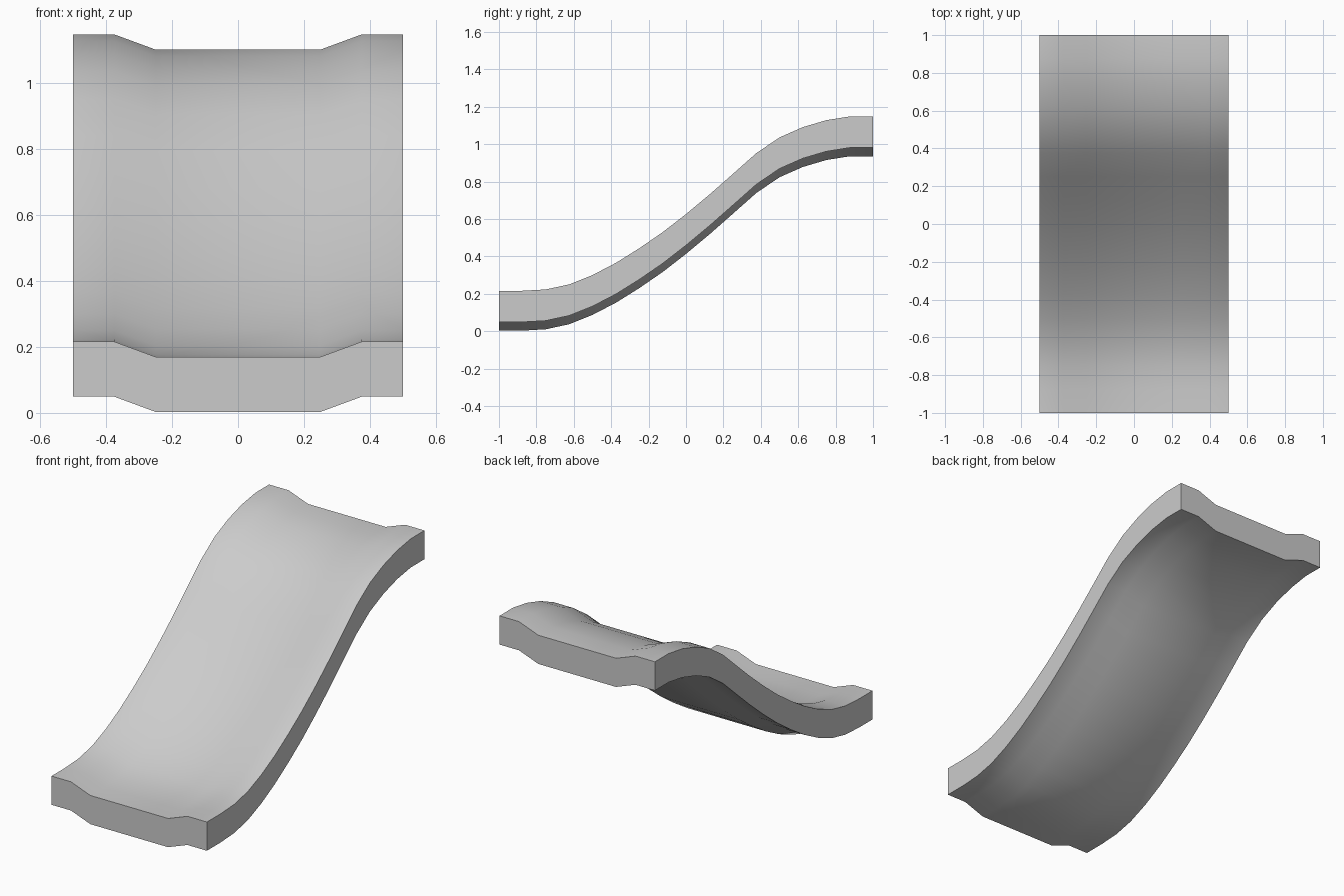
import bpy, bmesh

if "Cube" in bpy.data.objects:
    bpy.data.objects.remove(bpy.data.objects["Cube"])

# Cross-section of the shallow channel (x, height) and rise along the slope
section = [(-0.5, 0.046), (-0.375, 0.046), (-0.25, 0), (0.25, 0), (0.375, 0.046), (0.5, 0.046)]
rise = [0.003, 0.003, 0.010, 0.037, 0.087, 0.152, 0.230, 0.316, 0.413,
        0.517, 0.627, 0.738, 0.823, 0.878, 0.915, 0.935, 0.935]
thickness = 0.167

# Underside surface swept along y
bm = bmesh.new()
rows = [[bm.verts.new((x, -1 + 0.125 * i, z + h)) for x, h in section]
        for i, z in enumerate(rise)]
for a, b in zip(rows, rows[1:]):
    for j in range(len(section) - 1):
        bm.faces.new((a[j], a[j + 1], b[j + 1], b[j]))

# Raise a copy straight up to make the solid slab
bottom = bm.faces[:]
ret = bmesh.ops.extrude_face_region(bm, geom=bottom, use_keep_orig=True)
top = [g for g in ret["geom"] if isinstance(g, bmesh.types.BMVert)]
bmesh.ops.translate(bm, verts=top, vec=(0, 0, thickness))
bmesh.ops.recalc_face_normals(bm, faces=bm.faces[:])

mesh = bpy.data.meshes.new("slide_ramp")
bm.to_mesh(mesh)
bm.free()
ramp = bpy.data.objects.new("slide_ramp", mesh)
bpy.context.collection.objects.link(ramp)

# Smooth curves, crisp rim
bpy.context.view_layer.objects.active = ramp
ramp.select_set(True)
bpy.ops.object.shade_smooth_by_angle(angle=0.6)
